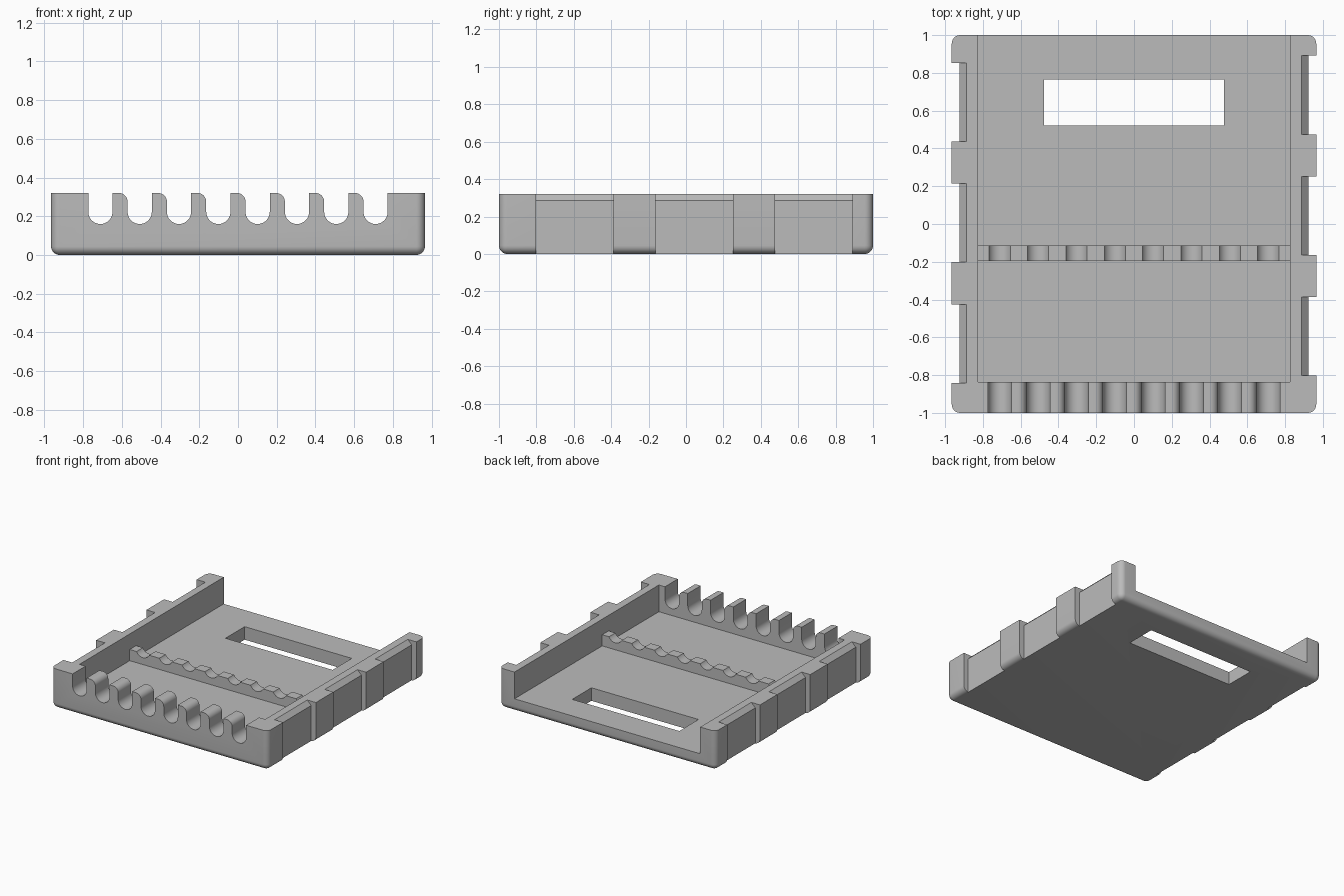
import bpy
import bmesh
from math import cos, sin, pi, radians

if "Cube" in bpy.data.objects:
    bpy.data.objects.remove(bpy.data.objects["Cube"], do_unlink=True)

W, D, H = 0.965, 1.0, 0.32          # half width, half depth, height
INNER, FLOOR = 0.827, 0.105         # inner half width, floor level
FRONT_IN = -0.836                   # inside face of the front wall
R, PITCH, NOTCHES = 0.0625, 0.203, 8
ROUND = 0.045

grey = bpy.data.materials.new("light grey plastic")
grey.use_nodes = True
grey.diffuse_color = (0.5, 0.5, 0.5, 1)
grey.node_tree.nodes["Principled BSDF"].inputs["Base Color"].default_value = (0.5, 0.5, 0.5, 1)


def finish(name, bm):
    bmesh.ops.recalc_face_normals(bm, faces=bm.faces)
    mesh = bpy.data.meshes.new(name)
    bm.to_mesh(mesh)
    bm.free()
    mesh.materials.append(grey)
    obj = bpy.data.objects.new(name, mesh)
    bpy.context.collection.objects.link(obj)
    return obj


def prism(bm, profile, y0, y1):
    """Extrude an (x, z) outline along y."""
    face = bm.faces.new([bm.verts.new((x, y0, z)) for x, z in profile])
    out = bmesh.ops.extrude_face_region(bm, geom=[face])
    moved = [v for v in out["geom"] if isinstance(v, bmesh.types.BMVert)]
    bmesh.ops.translate(bm, verts=moved, vec=(0, y1 - y0, 0))


def box(bm, x0, x1, y0, y1, z0, z1):
    prism(bm, [(x0, z0), (x1, z0), (x1, z1), (x0, z1)], y0, y1)


def cut(obj, cutters):
    for c in cutters:
        mod = obj.modifiers.new("cut", 'BOOLEAN')
        mod.operation, mod.solver, mod.object = 'DIFFERENCE', 'EXACT', c
    dg = bpy.context.evaluated_depsgraph_get()
    mesh = bpy.data.meshes.new_from_object(obj.evaluated_get(dg))
    obj.modifiers.clear()
    obj.data = mesh


# Tray block, rounded everywhere but along the top rim
bm = bmesh.new()
box(bm, -W, W, -D, D, 0, H)
soft = [e for e in bm.edges if min(v.co.z for v in e.verts) < 0.01]
bmesh.ops.bevel(bm, geom=soft, offset=ROUND, segments=8, profile=0.5, affect='EDGES')
tray = finish("tray", bm)

# Cavity, open at the back
bm = bmesh.new()
box(bm, -INNER, INNER, FRONT_IN, D + 0.2, FLOOR, H + 0.2)
cavity = finish("cavity_cutter", bm)

# Floor slot and side recesses with a chamfered upper lip
bm = bmesh.new()
box(bm, -0.477, 0.477, 0.522, 0.766, -0.1, FLOOR + 0.1)
for side, shift in ((1, 0.044), (-1, 0.006)):
    outline = [(1.1, -0.1), (0.923, -0.1), (0.923, 0.285), (0.888, H),
               (0.888, 0.4), (1.1, 0.4)]
    for i in (-1, 0, 1):
        mid = shift + i * 0.639
        prism(bm, [(side * x, z) for x, z in outline], mid - 0.208, mid + 0.208)
openings = finish("opening_cutter", bm)

# Round-bottomed notches; the teeth are rounded on one top corner
bm = bmesh.new()
for i in range(NOTCHES):
    c = (i - (NOTCHES - 1) / 2) * PITCH
    outline = [(c + R * cos(a), 0.16 + R + R * sin(a))
               for a in (-pi * k / 16 for k in range(17))]
    if i:
        left = c - R - ROUND
        outline += [(left + ROUND * cos(a), H - ROUND + ROUND * sin(a))
                    for a in (pi / 2 * k / 8 for k in range(9))]
        outline.append((left, 0.4))
    else:
        outline.append((c - R, 0.4))
    outline.append((c + R, 0.4))
    prism(bm, outline, -1.1, 0)
notches = finish("notch_cutter", bm)

# Low cross ridge with matching notches
bm = bmesh.new()
box(bm, -INNER - 0.01, INNER + 0.01, -0.196, -0.115, FLOOR - 0.02, 0.195)
ridge = finish("support_ridge", bm)

cutters = [cavity, openings, notches]
cut(tray, cutters)
cut(ridge, [notches])
for c in cutters:
    bpy.data.objects.remove(c, do_unlink=True)

bpy.ops.object.select_all(action='DESELECT')
for obj in (tray, ridge):
    obj.select_set(True)
bpy.context.view_layer.objects.active = tray
bpy.ops.object.shade_smooth_by_angle(angle=radians(30))
